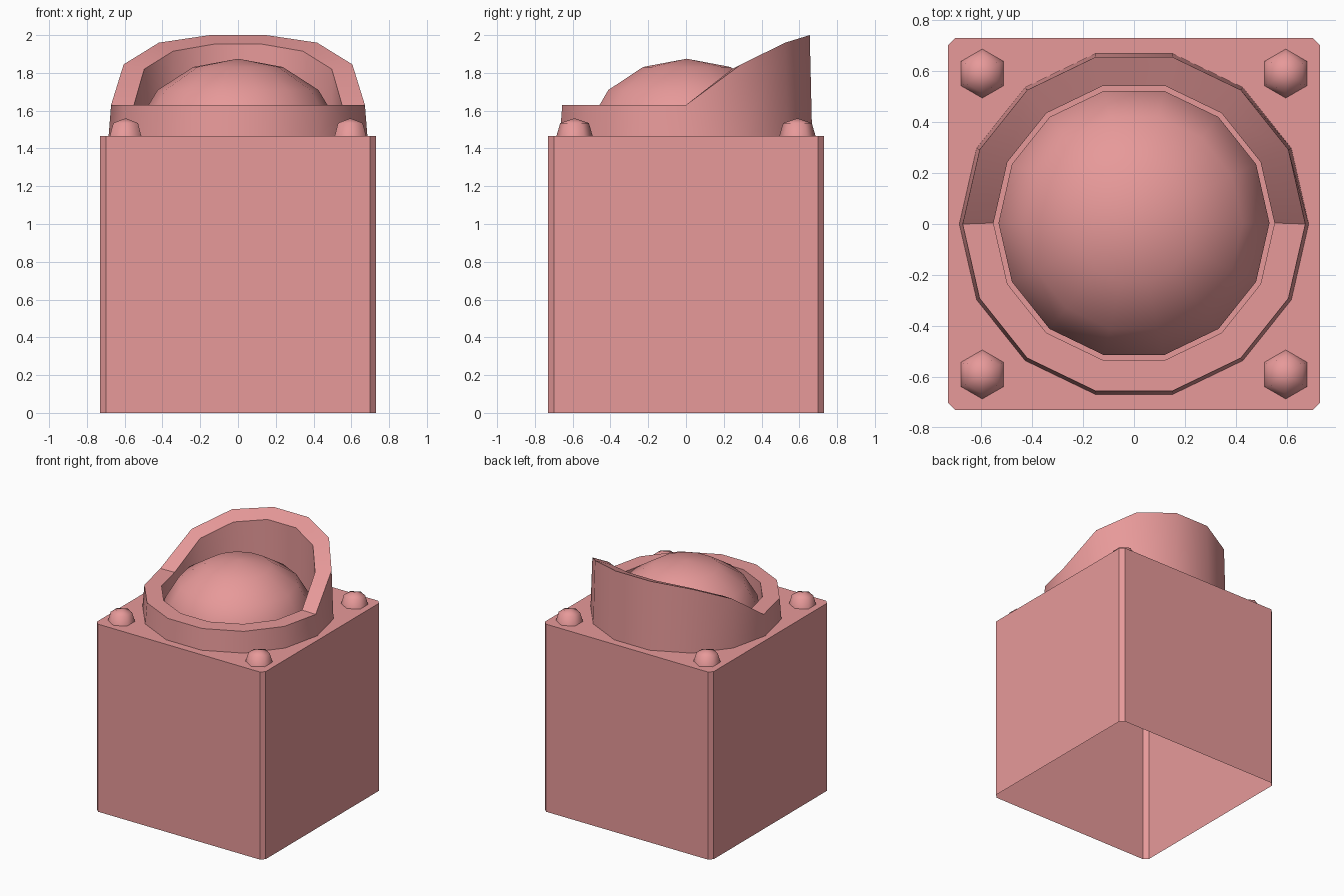
import bpy, bmesh, math

if "Cube" in bpy.data.objects:
    bpy.data.objects.remove(bpy.data.objects["Cube"])

paint = bpy.data.materials.new("pink_paint")
paint.diffuse_color = (0.80, 0.32, 0.32, 1)
paint.use_nodes = True
paint.node_tree.nodes["Principled BSDF"].inputs["Base Color"].default_value = paint.diffuse_color


def finish(name, bm, smooth):
    mesh = bpy.data.meshes.new(name)
    bm.to_mesh(mesh)
    bm.free()
    ob = bpy.data.objects.new(name, mesh)
    bpy.context.collection.objects.link(ob)
    mesh.materials.append(paint)
    if smooth:
        bpy.ops.object.select_all(action='DESELECT')
        ob.select_set(True)
        bpy.context.view_layer.objects.active = ob
        bpy.ops.object.shade_smooth_by_angle(angle=math.radians(smooth))
    return ob


def loft(bm, rings, cap=None):
    """Join successive rings of points; cap is 'fill', an apex point or None."""
    loops = [[bm.verts.new(p) for p in ring] for ring in rings]
    for a, b in zip(loops, loops[1:]):
        for i in range(len(a)):
            j = (i + 1) % len(a)
            bm.faces.new((a[i], a[j], b[j], b[i]))
    last = loops[-1]
    if cap == 'fill':
        bm.faces.new(last)
    elif cap:
        tip = bm.verts.new(cap)
        for i in range(len(last)):
            bm.faces.new((last[i], last[(i + 1) % len(last)], tip))


def circle(r, z, n, x=0, y=0, turn=0):
    """z may be one height or a list with one height per point."""
    hs = z if isinstance(z, list) else [z] * n
    return [(x + r * math.cos(turn + math.tau * i / n),
             y + r * math.sin(turn + math.tau * i / n), hs[i]) for i in range(n)]


TOP, SIDES = 1.466, 14

# Housing: chamfered square box, open underneath
h, c = 0.73, 0.70
outline = [(h, -c), (h, c), (c, h), (-c, h), (-h, c), (-h, -c), (-c, -h), (c, -h)]
bm = bmesh.new()
loft(bm, [[(x, y, z) for x, y in outline] for z in (0, TOP)], 'fill')
finish("housing", bm, 0)


# Hooded collar: flat rim in front, rising in an arch at the back
def rim(steps):
    return [1.63] + steps + steps[::-1] + [1.63] * 7


bm = bmesh.new()
loft(bm, [circle(0.685, TOP, SIDES),
          circle(0.672, rim([1.845, 1.96, 2.0]), SIDES),
          circle(0.551, rim([1.82, 1.915, 1.953]), SIDES, y=0.004),
          circle(0.551, TOP, SIDES, y=0.004)])
finish("hooded_collar", bm, 30)

# Lens dome: flattened low-poly sphere ending at the housing top
bm = bmesh.new()
R, H, base = 0.545, 0.44, 1.435
angles = [math.pi / SIDES * 2 * k for k in (3, 2, 1)]
rings = [circle(R * math.sin(a), base + H * math.cos(a), SIDES, y=0.004) for a in angles]
loft(bm, [circle(R * math.sin(angles[0]), TOP, SIDES, y=0.004)] + rings, (0, 0.004, base + H))
finish("lens_dome", bm, 60)

# Corner bolts: six-sided domes
for sx in (-1, 1):
    for sy in (-1, 1):
        x, y = 0.595 * sx, 0.59 * sy
        bm = bmesh.new()
        loft(bm, [circle(r, z, 6, x, y, math.pi / 6)
                  for r, z in ((0.096, TOP), (0.076, 1.534))], (x, y, 1.56))
        finish("bolt_%s_%s" % ("back" if sy > 0 else "front", "right" if sx > 0 else "left"), bm, 75)
